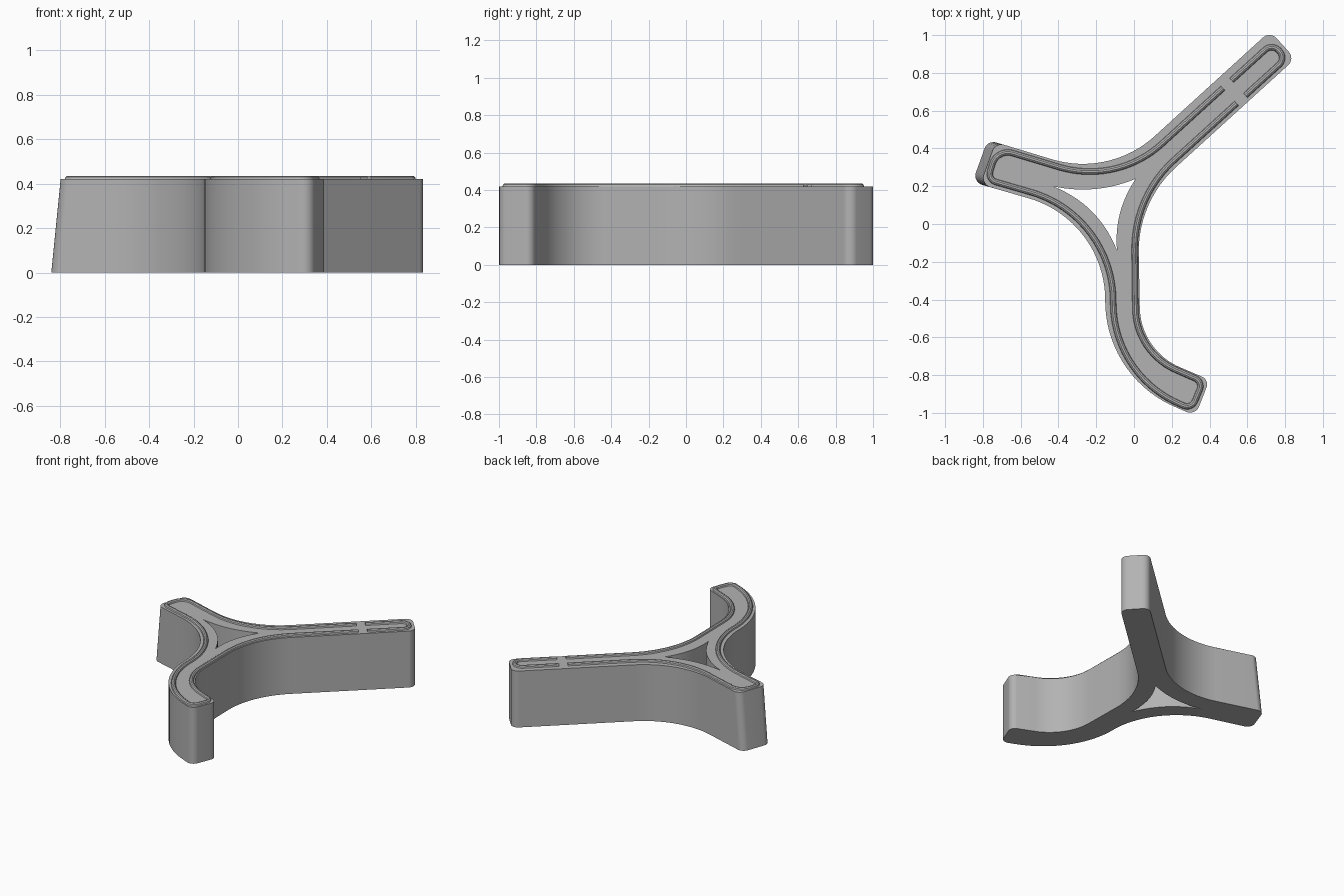
import bpy
from math import tan, radians
from mathutils import Vector

HEIGHT = 0.42
BEAD_RADIUS = 0.016

cube = bpy.data.objects.get("Cube")
if cube:
    bpy.data.objects.remove(cube, do_unlink=True)

grey = bpy.data.materials.new("plain_grey")
grey.use_nodes = True
grey.diffuse_color = (0.45, 0.45, 0.45, 1)
grey.node_tree.nodes["Principled BSDF"].inputs["Base Color"].default_value = grey.diffuse_color

ARM_DIR = Vector((0.74, 0.673)).normalized()
ARM_SIDE = Vector((-ARM_DIR.y, ARM_DIR.x))


def on_arm(along, side, radius=0):
    """Corner placed along and across the long straight arm."""
    p = ARM_DIR * along + ARM_SIDE * side
    return p.x, p.y, radius


def fillet(corners):
    """Turn (x, y, radius) corners into a path with rounded bends."""
    path = []
    count = len(corners)
    for i, (x, y, r) in enumerate(corners):
        p = Vector((x, y))
        if r == 0:
            path.append(p)
            continue
        to_prev = (Vector(corners[i - 1][:2]) - p).normalized()
        to_next = (Vector(corners[(i + 1) % count][:2]) - p).normalized()
        half = to_prev.angle(to_next) / 2
        start = p + to_prev * (r / tan(half))
        end = p + to_next * (r / tan(half))
        centre = p + (to_prev + to_next).normalized() * (r / abs(Vector((tan(half), 0)).x) * (1 + tan(half) ** 2) ** 0.5)
        a, b = start - centre, end - centre
        sweep = a.angle(b)
        steps = max(4, round(sweep / radians(4 if r > 0.2 else 12)))
        for k in range(steps + 1):
            d = a.lerp(b, k / steps).normalized()
            path.append(centre + d * r)
    return path


def bowed(a, b, sag, steps=14):
    """Edge from a to b, bowed to its left by sag."""
    a, b = Vector(a), Vector(b)
    side = Vector((a.y - b.y, b.x - a.x)).normalized()
    return [a.lerp(b, k / steps) + side * sag * 4 * (k / steps) * (1 - k / steps) for k in range(steps)]


def make_curve(name, paths, closed, flat):
    data = bpy.data.curves.new(name, "CURVE")
    data.dimensions = "2D" if flat else "3D"
    for path in paths:
        spline = data.splines.new("POLY")
        spline.points.add(len(path) - 1)
        for point, p in zip(spline.points, path):
            point.co = (p.x, p.y, 0, 1)
        spline.use_cyclic_u = closed
    if flat:
        data.fill_mode = "BOTH"
        data.extrude = HEIGHT / 2
    else:
        data.bevel_depth = BEAD_RADIUS
        data.bevel_resolution = 3
        data.use_fill_caps = True
    obj = bpy.data.objects.new(name, data)
    bpy.context.collection.objects.link(obj)
    return obj


def finish(obj, z):
    """Convert to a mesh at height z, coloured and smoothed."""
    bpy.ops.object.select_all(action="DESELECT")
    obj.select_set(True)
    bpy.context.view_layer.objects.active = obj
    bpy.ops.object.convert(target="MESH")
    obj = bpy.context.object
    for v in obj.data.vertices:
        v.co.z += z
    obj.data.materials.clear()
    obj.data.materials.append(grey)
    bpy.ops.object.shade_smooth_by_angle(angle=radians(30))
    return obj


# Three-armed body with a curved triangular opening
outline = fillet([
    on_arm(1.22, 0.271, 0.05), on_arm(1.22, 0.073, 0.05),
    (0.02, 0.117, 0.6), (0.035, -0.67, 0.35),
    (0.40, -0.825, 0.045), (0.325, -1.015, 0.05),
    (-0.15, -0.81, 0.61), (-0.155, 0.02, 0.56),
    (-0.855, 0.222, 0.05), (-0.775, 0.445, 0.05),
    (-0.127, 0.25, 0.565),
])
west, north, south = (-0.43, 0.20), (0.01, 0.24), (-0.09, -0.14)
opening = bowed(west, south, 0.052) + bowed(south, north, 0.035) + bowed(north, west, 0.035)
body = finish(make_curve("body", [outline, opening], True, True), HEIGHT / 2)

# Sloped end of the left-hand arm
for v in body.data.vertices:
    if v.co.x < -0.7 and v.co.z > HEIGHT / 2:
        v.co.x += 0.042
        v.co.y -= 0.012

# Raised bead around the top, broken by two gaps on the long arm
main_bead = fillet([
    on_arm(0.832, 0.107), (0, 0.145, 0.63), (0.01, -0.68, 0.36),
    (0.365, -0.835, 0.045), (0.305, -0.98, 0.045),
    (-0.11, -0.80, 0.58), (-0.11, 0.042, 0.6),
    (-0.775, 0.235, 0.045), (-0.725, 0.40, 0.085),
    (-0.089, 0.209, 0.565), on_arm(0.832, 0.215),
])
tip_bead = fillet([
    on_arm(0.894, 0.215), on_arm(1.185, 0.215, 0.05),
    on_arm(1.185, 0.107, 0.05), on_arm(0.894, 0.107),
])
for name, path in (("main_bead", main_bead), ("tip_bead", tip_bead)):
    finish(make_curve(name, [path], False, False), HEIGHT)
